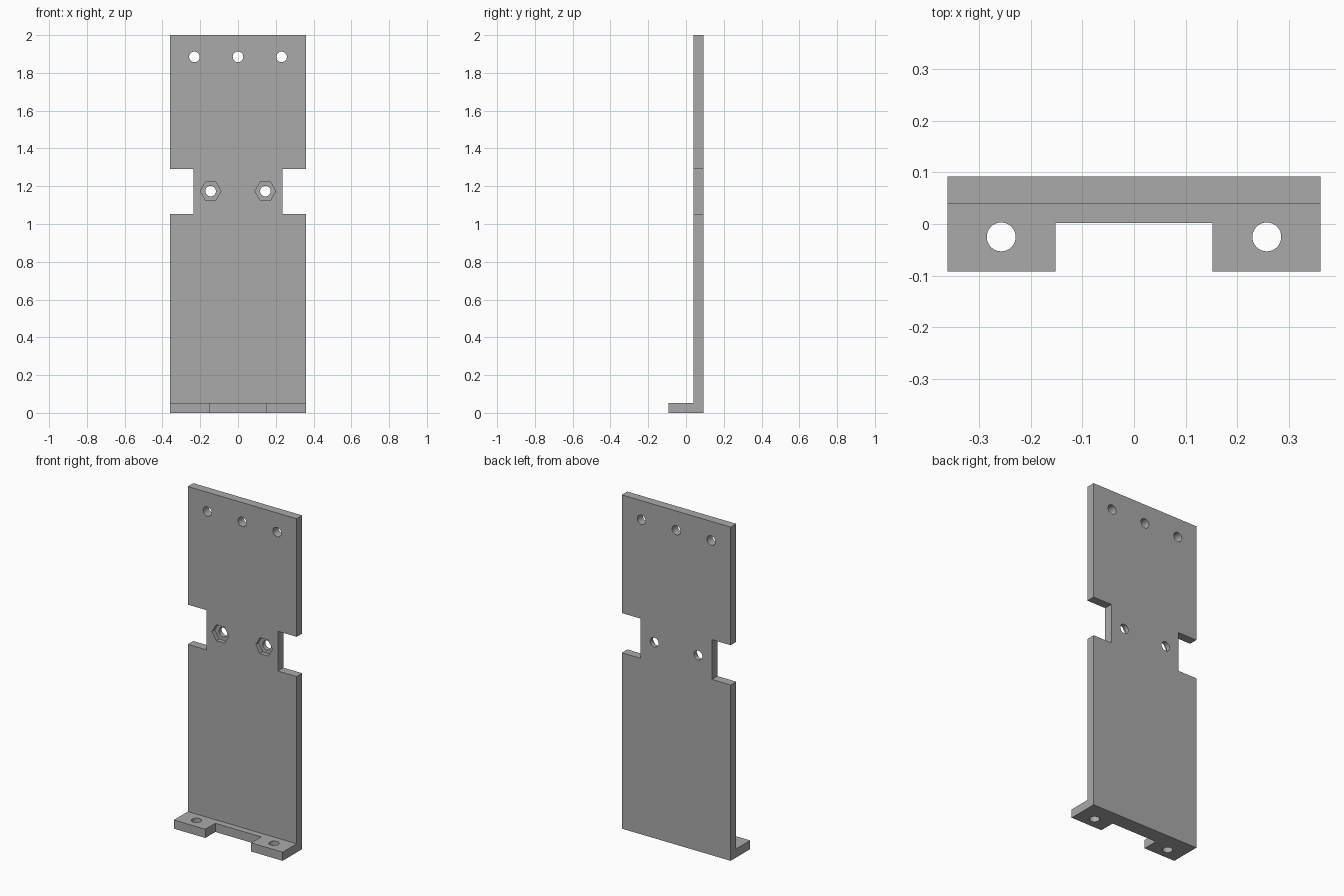
import bpy
import bmesh
from math import pi
from mathutils import Matrix, Vector

default = bpy.data.objects.get("Cube")
if default:
    bpy.data.objects.remove(default, do_unlink=True)

HALF_W, HALF_D, HEIGHT = 0.361, 0.092, 2.0
THICK = 0.052
FRONT = HALF_D - THICK      # front face of the upright plate
HOLE_R = 0.028

grey = bpy.data.materials.new("plain_grey")
grey.use_nodes = True
colour = (0.4, 0.4, 0.4, 1)
grey.diffuse_color = colour
grey.node_tree.nodes["Principled BSDF"].inputs["Base Color"].default_value = colour


def make_object(name, bm):
    bmesh.ops.recalc_face_normals(bm, faces=bm.faces)
    mesh = bpy.data.meshes.new(name)
    bm.to_mesh(mesh)
    bm.free()
    mesh.materials.append(grey)
    obj = bpy.data.objects.new(name, mesh)
    bpy.context.collection.objects.link(obj)
    return obj


def box(name, low, high):
    bm = bmesh.new()
    low, high = Vector(low), Vector(high)
    bmesh.ops.create_cube(bm, size=1, matrix=Matrix.Translation((low + high) / 2)
                          @ Matrix.Diagonal((*(high - low), 1)))
    return make_object(name, bm)


def prism(name, centre, radius, depth, sides, along_y):
    bm = bmesh.new()
    turn = Matrix.Rotation(pi / 2, 4, "X") if along_y else Matrix()
    # Corners start on the x axis so hexagons point sideways
    spin = Matrix.Rotation(pi / 2, 4, "Z")
    bmesh.ops.create_cone(bm, cap_ends=True, segments=sides, radius1=radius,
                          radius2=radius, depth=depth,
                          matrix=Matrix.Translation(centre) @ turn @ spin)
    return make_object(name, bm)


def cut(target, cutter):
    cutter.hide_render = True
    mod = target.modifiers.new(cutter.name, "BOOLEAN")
    mod.operation = "DIFFERENCE"
    mod.solver = "EXACT"
    mod.object = cutter
    bpy.context.view_layer.objects.active = target
    bpy.ops.object.modifier_apply(modifier=mod.name)
    bpy.data.objects.remove(cutter, do_unlink=True)


# L-shaped body: side profile extruded across the width
bm = bmesh.new()
profile = [(-HALF_D, 0), (HALF_D, 0), (HALF_D, HEIGHT),
           (FRONT, HEIGHT), (FRONT, THICK), (-HALF_D, THICK)]
face = bm.faces.new([bm.verts.new((-HALF_W, y, z)) for y, z in profile])
extruded = bmesh.ops.extrude_face_region(bm, geom=[face])["geom"]
bmesh.ops.translate(bm, vec=(2 * HALF_W, 0, 0),
                    verts=[v for v in extruded if isinstance(v, bmesh.types.BMVert)])
bracket = make_object("mounting_bracket", bm)

# Wide notch between the two feet
cut(bracket, box("foot_gap", (-0.152, -0.2, -0.1), (0.152, 0.002, 0.03 + THICK)))

for side in (-1, 1):
    # Side notch in the upright plate
    x1, x2 = sorted((side * 0.236, side * 0.5))
    cut(bracket, box("side_notch", (x1, -0.2, 1.054), (x2, 0.2, 1.292)))
    # Nut pocket and its through hole
    x = side * 0.145
    cut(bracket, prism("nut_pocket", (x, FRONT, 1.174), 0.055, 0.052, 6, True))
    cut(bracket, prism("nut_hole", (x, FRONT, 1.174), HOLE_R, 0.4, 32, True))
    # Screw hole through the foot
    cut(bracket, prism("foot_hole", (side * 0.257, -0.025, 0), HOLE_R, 0.3, 32, False))

# Row of holes near the top edge
for x in (-0.231, 0, 0.231):
    cut(bracket, prism("top_hole", (x, FRONT, 1.885), HOLE_R, 0.4, 32, True))

# Smooth hole walls, crisp edges elsewhere
bpy.ops.object.select_all(action="DESELECT")
bracket.select_set(True)
bpy.context.view_layer.objects.active = bracket
bpy.ops.object.shade_smooth_by_angle(angle=pi / 6)
